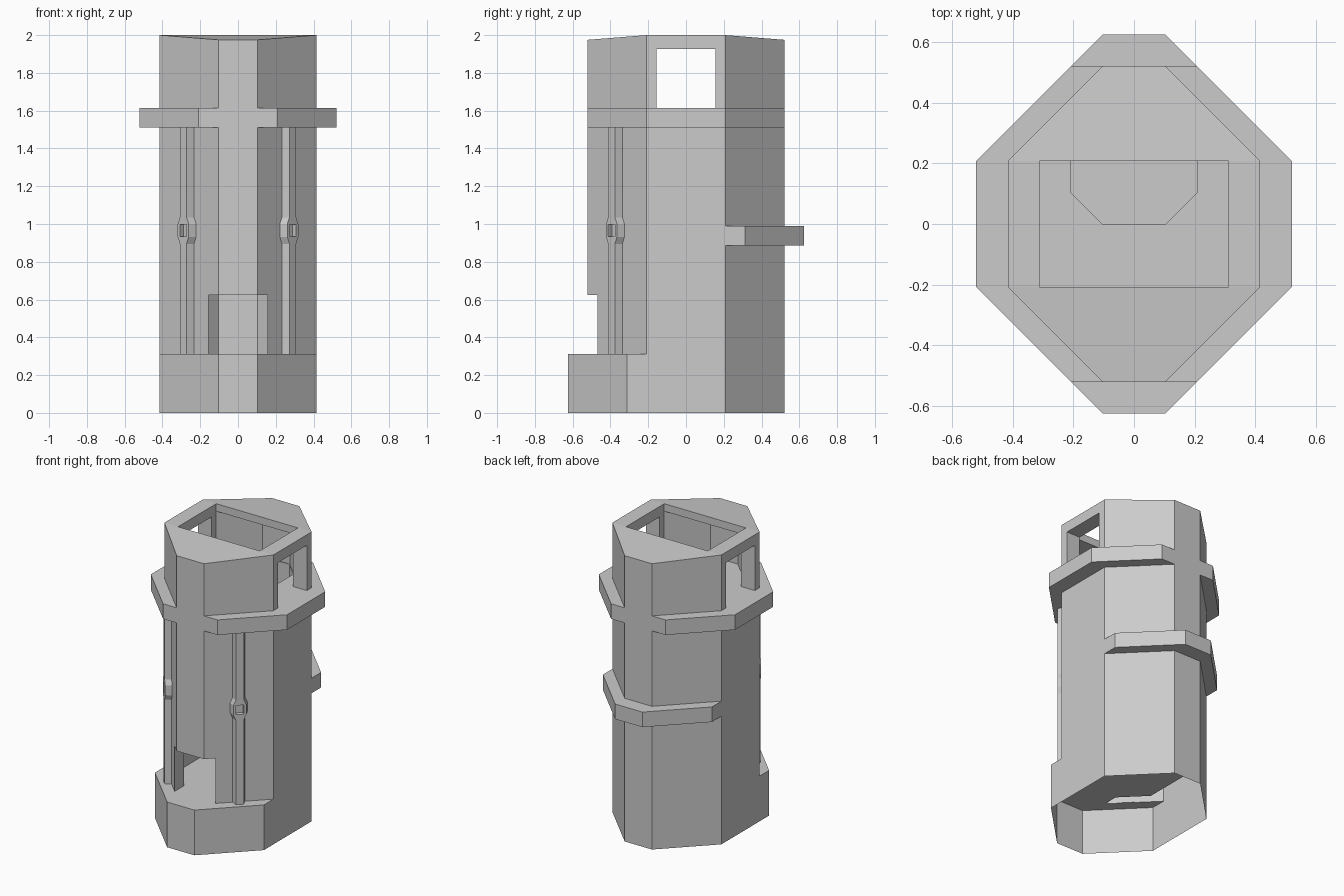
import bpy, bmesh, math
from mathutils import Matrix

if "Cube" in bpy.data.objects:
    bpy.data.objects.remove(bpy.data.objects["Cube"])

U = 2 / 19.2  # building module: the whole tower is laid out on this grid


def mesh_object(name, bm):
    bmesh.ops.recalc_face_normals(bm, faces=bm.faces)
    me = bpy.data.meshes.new(name)
    bm.to_mesh(me)
    bm.free()
    ob = bpy.data.objects.new(name, me)
    bpy.context.collection.objects.link(ob)
    return ob


def loft(name, rings):
    """Closed solid through a stack of equal-sized vertex rings."""
    bm = bmesh.new()
    rows = [[bm.verts.new(p) for p in r] for r in rings]
    n = len(rows[0])
    for a, b in zip(rows, rows[1:]):
        for i in range(n):
            j = (i + 1) % n
            bm.faces.new((a[i], a[j], b[j], b[i]))
    bm.faces.new(rows[0])
    bm.faces.new(rows[-1])
    return mesh_object(name, bm)


def prism(name, outline, z0, z1):
    return loft(name, [[(x * U, y * U, z * U) for x, y in outline] for z in (z0, z1)])


def box(name, x, y0, y1, z0, z1):
    return prism(name, [(-x, y0), (x, y0), (x, y1), (-x, y1)], z0, z1)


def boolean(target, tool, operation='DIFFERENCE'):
    tool.hide_render = True
    m = target.modifiers.new("bool", 'BOOLEAN')
    m.operation, m.solver, m.object = operation, 'EXACT', tool
    bpy.context.view_layer.objects.active = target
    bpy.ops.object.modifier_apply(modifier=m.name)
    bpy.data.objects.remove(tool, do_unlink=True)


OUTER = [(-1, -5), (1, -5), (4, -2), (4, 2), (1, 5), (-1, 5), (-4, 2), (-4, -2)]
INNER = [(-1, -4), (1, -4), (3, -2), (3, 2), (1, 4), (-1, 4), (-3, 2), (-3, -2)]
BASE = [(-1, -6), (1, -6), (4, -3), (4, 2), (1, 5), (-1, 5), (-4, 2), (-4, -3)]

# Tower shell: octagonal shaft whose roof dips slightly to front and back
body = prism("tower_body", OUTER, 1, 19.2)
bm = bmesh.new()
bm.from_mesh(body.data)
roof = [f for f in bm.faces if f.normal.z > 0.9][0]
for v in roof.verts:
    if abs(v.co.y) > 4 * U:
        v.co.z -= 0.025
c = list(roof.verts)
mid = [v for v in c if abs(v.co.y) < 3 * U]
for s in (-1, 1):  # creases between the flat middle and the sloping ends
    bmesh.ops.connect_verts(bm, verts=[v for v in mid if v.co.y * s > 0])
bm.to_mesh(body.data)
bm.free()
boolean(body, prism("base", BASE, 0, 3), 'UNION')

# Rooms, floor hatch, roof opening, side windows and front doorway
boolean(body, prism("lower_room", INNER, 3, 14.5))
boolean(body, prism("upper_room", INNER, 15.5, 18.7))
boolean(body, prism("hatch", [(-1, 0), (1, 0), (2, 1), (2, 2.95), (1, 3.95), (-1, 3.95),
                              (-2, 2.95), (-2, 1)], 14, 16))
boolean(body, box("roof_opening", 3, -2, 2, 18, 21))
boolean(body, box("windows", 6, -1.5, 1.5, 15.5, 18.5))
boolean(body, box("doorway", 1.5, -7, -3, 3, 6))

# The underside of the base is open
bm = bmesh.new()
bm.from_mesh(body.data)
under = [f for f in bm.faces if all(v.co.z < 1e-4 for v in f.verts)]
bmesh.ops.delete(bm, geom=under, context='FACES')
bm.to_mesh(body.data)
bm.free()

# Ledge around the back
prism("back_ledge", [(4, 2), (4, 3), (1, 6), (-1, 6), (-4, 3), (-4, 2), (-1, 5), (1, 5)], 8.5, 9.5)

for s, side in ((-1, "left"), (1, "right")):
    # Ledge below the windows
    prism(side + "_ledge", [(s * x, y) for x, y in
                            [(1, -5), (2, -5), (5, -2), (5, 2), (2, 5), (1, 5), (4, 2), (4, -2)]],
          14.5, 15.5)

    # Chamfered vertical strip with a widened, pierced boss, on the front diagonal wall
    place = Matrix.Translation((s * 2.5 * U, -3.5 * U, 0)) @ Matrix.Rotation(s * math.pi / 4, 4, 'Z')
    rings = []
    for z, w in ((3 * U, 0), (.895, 0), (.932, .016), (1.0, .016), (1.035, 0), (14.5 * U, 0)):
        b, f = .039 + w, .025 + w
        rings.append([(-b, .004, z), (-b, 0, z), (-f, -.042, z), (f, -.042, z), (b, 0, z), (b, .004, z)])
    strip = loft(side + "_slit_frame", rings)
    strip.data.transform(place)
    hole = loft("slit_hole", [[(x, y, z) for x, y in
                               ((-.025, -.1), (.025, -.1), (.025, -.015), (-.025, -.015))]
                              for z in (.935, .998)])
    hole.data.transform(place)
    boolean(strip, hole)
